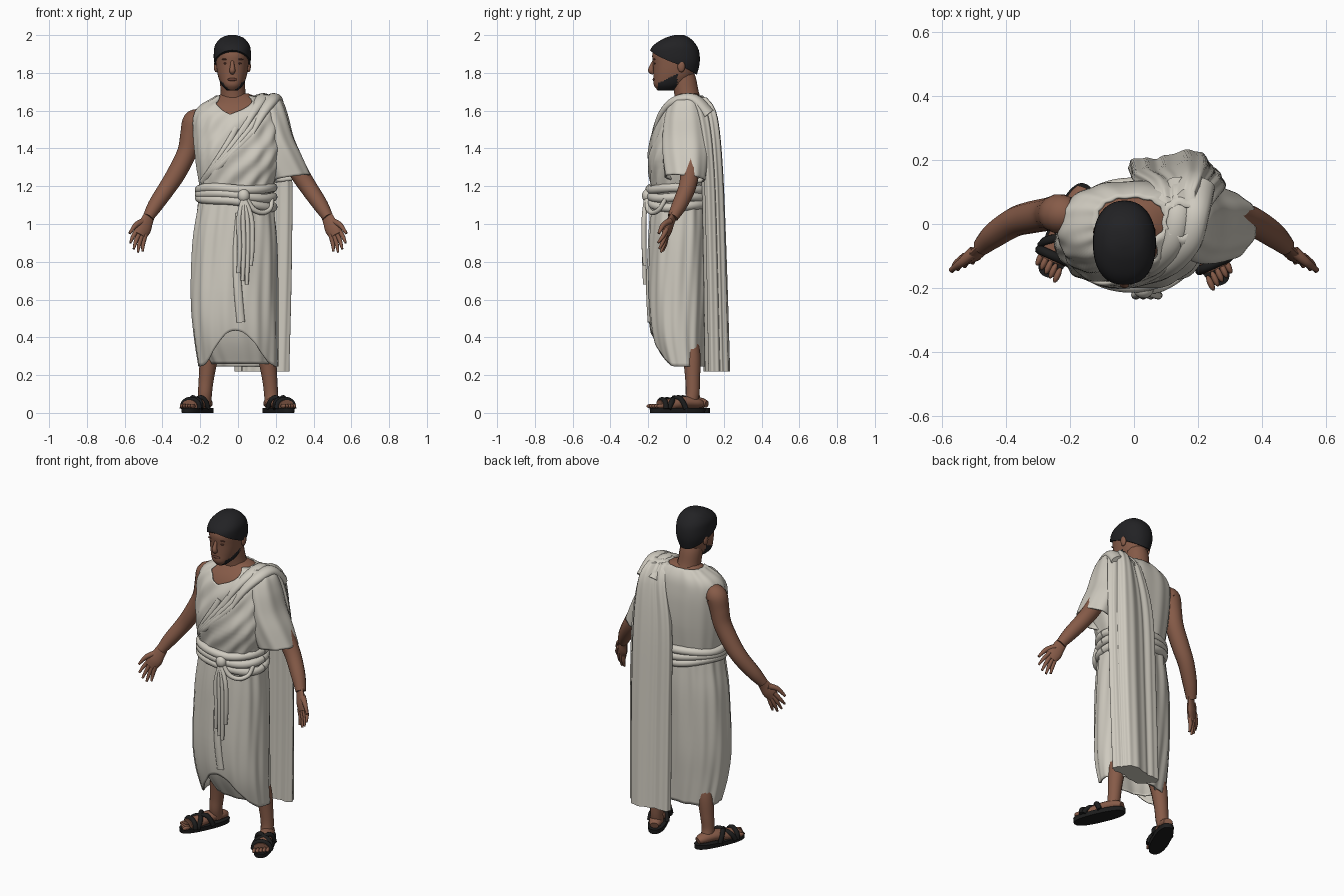
import bpy, bmesh
from math import sin, cos, pi, radians
from mathutils import Vector

default_cube = bpy.data.objects.get("Cube")
if default_cube:
    bpy.data.objects.remove(default_cube, do_unlink=True)


def material(name, red, green, blue):
    mat = bpy.data.materials.new(name)
    mat.use_nodes = True
    mat.diffuse_color = (red, green, blue, 1)
    shader = mat.node_tree.nodes["Principled BSDF"]
    shader.inputs["Base Color"].default_value = (red, green, blue, 1)
    shader.inputs["Roughness"].default_value = 0.9
    return mat


CLOTH = material("off white cloth", .62, .59, .52)
SKIN = material("brown skin", .24, .105, .065)
LIPS = material("dark lips", .13, .05, .035)
HAIR = material("black hair", .016, .016, .018)
LEATHER = material("black leather", .012, .012, .012)


def spline(points, steps=6):
    """Dense smooth path through tuples of any length."""
    pts = [Vector(p) for p in points]
    path = []
    for i in range(len(pts) - 1):
        a, b, c, d = pts[max(i - 1, 0)], pts[i], pts[i + 1], pts[min(i + 2, len(pts) - 1)]
        for k in range(steps):
            t = k / steps
            path.append(b + (c - a) * (t / 2) + (a * 2 - b * 5 + c * 4 - d) * (t * t / 2)
                        + (b * 3 - a - c * 3 + d) * (t ** 3 / 2))
    return path + [pts[-1]]


def finish(name, bm, mat, thickness=0):
    bmesh.ops.recalc_face_normals(bm, faces=bm.faces[:])
    mesh = bpy.data.meshes.new(name)
    bm.to_mesh(mesh)
    bm.free()
    mesh.materials.append(mat)
    obj = bpy.data.objects.new(name, mesh)
    bpy.context.collection.objects.link(obj)
    bpy.ops.object.select_all(action="DESELECT")
    obj.select_set(True)
    bpy.context.view_layer.objects.active = obj
    bpy.ops.object.shade_smooth_by_angle(angle=radians(50))
    if thickness:
        mod = obj.modifiers.new("thickness", "SOLIDIFY")
        mod.thickness = thickness
        mod.offset = -1
    return obj


def skin_rings(name, rings, mat, caps, thickness=0):
    bm = bmesh.new()
    loops = [[bm.verts.new(p) for p in ring] for ring in rings]
    for low, high in zip(loops, loops[1:]):
        for i in range(len(low)):
            bm.faces.new((low[i - 1], low[i], high[i], high[i - 1]))
    if caps:
        bm.faces.new(loops[0])
        bm.faces.new(loops[-1])
    return finish(name, bm, mat, thickness)


def section_at(dense, z):
    for a, b in zip(dense, dense[1:]):
        if z >= b[0]:
            return a.lerp(b, min(1, max(0, (a[0] - z) / max(a[0] - b[0], 1e-6))))
    return dense[-1]


def loft(name, sections, mat, rows=24, cols=48, power=.9, top=None, hem=None,
         fold=None, caps=False, thickness=0):
    """Horizontal sections (z, x min, x max, y min, y max), listed from the top down."""
    dense = spline(sections)
    rings = []
    for r in range(rows + 1):
        ring = []
        for c in range(cols):
            th = 2 * pi * c / cols
            z_top = top(th) if top else sections[0][0]
            z_low = hem(th) if hem else sections[-1][0]
            z = z_top + (z_low - z_top) * r / rows
            s = section_at(dense, z)
            bump = fold(th, z) if fold else 0
            ca, sa = cos(th), sin(th)
            px = abs(ca) ** power * (1 if ca > 0 else -1) * ((s[2] - s[1]) / 2 + bump)
            py = abs(sa) ** power * (1 if sa > 0 else -1) * ((s[4] - s[3]) / 2 + bump)
            ring.append(((s[1] + s[2]) / 2 + px, (s[3] + s[4]) / 2 + py, z))
        rings.append(ring)
    return skin_rings(name, rings, mat, caps, thickness)


def tube(name, points, mat, flat=1, side=(0, 1, 0), sides=14):
    """Tube through (x, y, z, radius), squashed by flat along side."""
    path = spline(points)
    rings = []
    for i, p in enumerate(path):
        tangent = (path[min(i + 1, len(path) - 1)] - path[max(i - 1, 0)]).to_3d().normalized()
        across = tangent.cross(Vector(side)).normalized()
        thin = tangent.cross(across)
        rings.append([p.to_3d() + p[3] * (across * cos(a) + thin * sin(a) * flat)
                      for a in (2 * pi * k / sides for k in range(sides))])
    return skin_rings(name, rings, mat, True)


def ball(name, centre, radii, mat):
    bm = bmesh.new()
    bmesh.ops.create_uvsphere(bm, u_segments=16, v_segments=10, radius=1)
    for v in bm.verts:
        v.co = Vector(centre) + v.co * Vector(radii)
    return finish(name, bm, mat)


def front(th):
    return max(0, -sin(th))


# Skirt with peaked front hem, and the layer showing beneath it
loft("skirt", [(1.2, -.2, .18, -.17, .11), (1.08, -.215, .19, -.185, .12), (.9, -.24, .205, -.195, .125),
               (.6, -.25, .21, -.2, .12), (.4, -.235, .213, -.18, .11), (.22, -.205, .21, -.12, .1)],
     CLOTH, rows=50, cols=128, hem=lambda th: .245 + .19 * front(th) ** 5, thickness=.008,
     fold=lambda th, z: .003 * sin(11 * th + 3 * z) + .002 * sin(19 * th - 6 * z))
loft("under_skirt", [(.6, -.21, .18, -.17, .08), (.4, -.2, .18, -.13, .085), (.26, -.14, .17, -.07, .085)],
     CLOTH, cols=64, thickness=.006, fold=lambda th, z: .003 * sin(12 * th))

# Tunic top with diagonal folds and a dipped neckline
TORSO = [(1.69, -.1, .07, -.05, .075), (1.665, -.14, .13, -.08, .1), (1.625, -.205, .2, -.12, .12),
         (1.57, -.235, .23, -.15, .13), (1.48, -.237, .24, -.175, .135), (1.34, -.225, .23, -.2, .13),
         (1.18, -.2, .18, -.18, .11)]
loft("tunic", TORSO, CLOTH, rows=50, cols=128, power=.85, thickness=.008,
     top=lambda th: 1.68 - .1 * max(0, 1 - abs(th - 1.46 * pi) * 1.3),
     fold=lambda th, z: .005 * front(th) * sin(12 * (th - 4 * z)) + .002 * sin(14 * th))
loft("chest", [(s[0], s[1] + .014, s[2] - .014, s[3] + .014, s[4] - .014) for s in TORSO[:5]],
     SKIN, power=.85, caps=True)

# Raised sash edges following the tunic front
dense_torso = spline(TORSO)
for i in range(4):
    points = []
    for k in range(6):
        t = k / 5
        x, z = .17 - .06 * i - (.36 - .06 * i) * t, 1.6 - .03 * i - (.38 - .03 * i) * t ** .9
        s = section_at(dense_torso, z)
        u = min(.98, abs((x - (s[1] + s[2]) / 2) / ((s[2] - s[1]) / 2)))
        y = (s[3] + s[4]) / 2 - (s[4] - s[3]) / 2 * (1 - u ** 2.3) ** .43
        points.append((x, y + .003, z, .016))
    tube("sash_fold", points, CLOTH, flat=.6)

# Sleeve draped over the left arm
loft("left_sleeve", [(1.685, .1, .19, -.04, .06), (1.65, .07, .235, -.08, .1), (1.57, .07, .265, -.11, .12),
                     (1.46, .09, .295, -.125, .125), (1.36, .11, .34, -.125, .12), (1.23, .16, .395, -.11, .1)],
     CLOTH, rows=36, cols=80, thickness=.008, hem=lambda th: 1.24 + .02 * cos(th) - .01 * sin(th),
     fold=lambda th, z: .003 * sin(8 * th + 8 * z))

# Long two-lobed cloth hanging down the back and over the shoulder
loft("back_drape", [(1.67, .08, .21, -.01, .1), (1.58, .06, .245, .04, .155), (1.3, .005, .275, .08, .185),
                    (.8, -.005, .275, .095, .205), (.22, -.01, .262, .105, .222)],
     CLOTH, rows=40, cols=128, power=.85, caps=True,
     fold=lambda th, z: .013 * cos(4 * (th - .38 * pi)) + .003 * sin(15 * th - z))
for shift in (0, .055):
    tube("shoulder_roll", [(.15 + shift, .12, 1.58, .05), (.14 + shift, .04, 1.66, .042),
                           (.12 + shift, -.06, 1.65, .035), (.07 + shift, -.13, 1.58, .026),
                           (.02 + shift, -.17, 1.48, .012)], CLOTH, flat=.7, side=(0, -.5, 1))

# Belt strands, knot, loop and tails
for i in range(3):
    ring = []
    for k in range(33):
        th = 2 * pi * k / 32
        ring.append((-.01 + .195 * cos(th), -.035 + .156 * sin(th),
                     1.115 + .036 * i - .025 * cos(th) * (1 - i * .5) + .006 * sin(3 * th + i), .024))
    tube("belt_strand", ring, CLOTH, side=(0, 0, 1))
ball("belt_knot", (.03, -.205, 1.15), (.032, .028, .035), CLOTH)
tube("belt_loop", [(.04, -.205, 1.14, .014), (.08, -.2, 1.08, .014), (.13, -.175, 1.06, .013),
                   (.17, -.14, 1.08, .012), (.18, -.11, 1.13, .012)], CLOTH)
for i, low in enumerate((.74, .7, .68, .78)):
    x = .005 + .022 * i
    tube("belt_tail", [(.03, -.21, 1.14, .012), (x, -.222, 1.03, .013), (x + .004, -.222, .88, .013),
                       (x - .003, -.218, low, .01)], CLOTH)
tube("skirt_front_fold", [(.0, -.185, 1.06, .012), (-.01, -.193, .85, .018), (.0, -.198, .65, .022),
                          (.015, -.19, .48, .022)], CLOTH, flat=.6)

# Head and neck
tube("neck", [(-.02, .02, 1.6, .08), (-.025, .005, 1.68, .067), (-.03, -.01, 1.76, .065),
              (-.03, -.03, 1.82, .06)], SKIN)
head = loft("head", [(1.975, -.07, .01, -.09, .0), (1.94, -.108, .048, -.155, .045), (1.9, -.117, .057, -.178, .06),
                     (1.84, -.115, .055, -.174, .058), (1.78, -.105, .045, -.172, .035),
                     (1.735, -.087, .027, -.17, -.01), (1.708, -.06, .0, -.15, -.06)],
            SKIN, rows=40, cols=64, caps=True)
# Beard along the jaw sides
head.data.materials.append(HAIR)
for face in head.data.polygons:
    c = face.center
    if -.15 < c.y < -.045 and c.z < 1.745 + (c.y + .15) * .45:
        face.material_index = 1
loft("hair", [(2.0, -.05, -.01, -.06, -.01), (1.985, -.09, .03, -.11, .02), (1.95, -.12, .06, -.168, .053),
              (1.91, -.128, .068, -.192, .07), (1.85, -.125, .065, -.185, .072), (1.78, -.1, .04, -.16, .055)],
     HAIR, cols=64, caps=True, hem=lambda th: 1.85 - .06 * sin(th) + .01 * front(th) ** 4)
tube("nose", [(-.03, -.168, 1.865, .008), (-.03, -.18, 1.84, .011), (-.03, -.185, 1.812, .016),
              (-.03, -.17, 1.8, .01)], SKIN)
ball("mouth", (-.03, -.17, 1.765), (.026, .007, .008), LIPS)
for s in (-1, 1):
    ball("ear", (-.03 + s * .086, -.025, 1.835), (.012, .02, .032), SKIN)
    ball("eye", (-.03 + s * .034, -.164, 1.85), (.014, .006, .005), LIPS)
    ball("eyebrow", (-.03 + s * .036, -.167, 1.872), (.022, .006, .004), LIPS)

# The left upper arm is hidden inside the sleeve
for s, label, first, step_back in ((-1, "right", 0, .05), (1, "left", 3, .025)):
    # Arms and hands
    arm = [(.2, .03, 1.55, .055), (.232, .032, 1.54, .062), (.25, .032, 1.47, .056), (.27, .03, 1.38, .052),
           (.325, .02, 1.27, .05), (.376, .005, 1.19, .046), (.437, -.035, 1.1, .04), (.476, -.07, 1.035, .029)]
    tube(label + "_arm", [(s * x, y, z, r) for x, y, z, r in arm[first:]], SKIN)
    tube(label + "_palm", [(s * .465, -.06, 1.055, .03), (s * .482, -.08, 1.015, .036), (s * .5, -.097, .975, .043),
                           (s * .516, -.11, .94, .034)], SKIN, flat=.45, side=(s * .4, 1, 0))
    for i, tip in enumerate(((.505, -.122, .855), (.53, -.133, .85), (.552, -.142, .868), (.57, -.148, .9))):
        start = Vector((.49 + .013 * i, -.102, .945 + .01 * i))
        bend = start.lerp(Vector(tip), .55) + Vector((.004, .004, 0))
        tube(label + "_finger", [(s * p[0], p[1], p[2], r)
                                 for p, r in ((start, .013), (bend, .011), (Vector(tip), .006))], SKIN, sides=10)
    tube(label + "_thumb", [(s * .5, -.085, 1.015, .018), (s * .54, -.12, .995, .014),
                            (s * .574, -.145, .95, .007)], SKIN, sides=10)

    # Legs
    tube(label + "_leg", [(s * .125, .01, .42, .05), (s * .152, .03, .3, .048), (s * .168, .035, .18, .04),
                          (s * .175, .035, .1, .037), (s * .177, step_back, .045, .036)], SKIN)

    # Feet and sandals, shaped straight then turned outward
    parts = [loft(label + "_sole", [(.026, -.052, .052, -.235, .082), (.0, -.05, .05, -.232, .08)],
                  LEATHER, rows=2, power=.8, caps=True),
             tube(label + "_foot", [(0, .065, .045, .025), (0, .03, .053, .037), (0, -.04, .056, .042),
                                    (0, -.11, .044, .044), (0, -.18, .036, .044)],
                  SKIN, flat=.75, side=(0, 0, 1))]
    for i in range(5):
        parts.append(ball(label + "_toe", (s * (-.034 + .018 * i), -.195 - .02 * (1 - i / 3), .036),
                          (.01, .026, .012), SKIN))
    for begin, end in ((-.05, -.15), (-.15, -.05), (-.165, -.165)):
        arch = []
        for k in range(7):
            t = k / 6
            y = begin + (end - begin) * t
            peak = .066 if y > -.1 else .05
            arch.append((-.051 * cos(pi * t), y, .022 + peak * sin(pi * t) ** .8, .013))
        parts.append(tube(label + "_strap", arch, LEATHER, flat=1.1, sides=8))
    for part in parts:
        part.location = (s * .183, step_back, 0)
        part.rotation_euler.z = s * .42

# Small dark wrist mark
ball("wrist_mark", (.455, -.035, 1.11), (.015, .012, .018), LEATHER)
